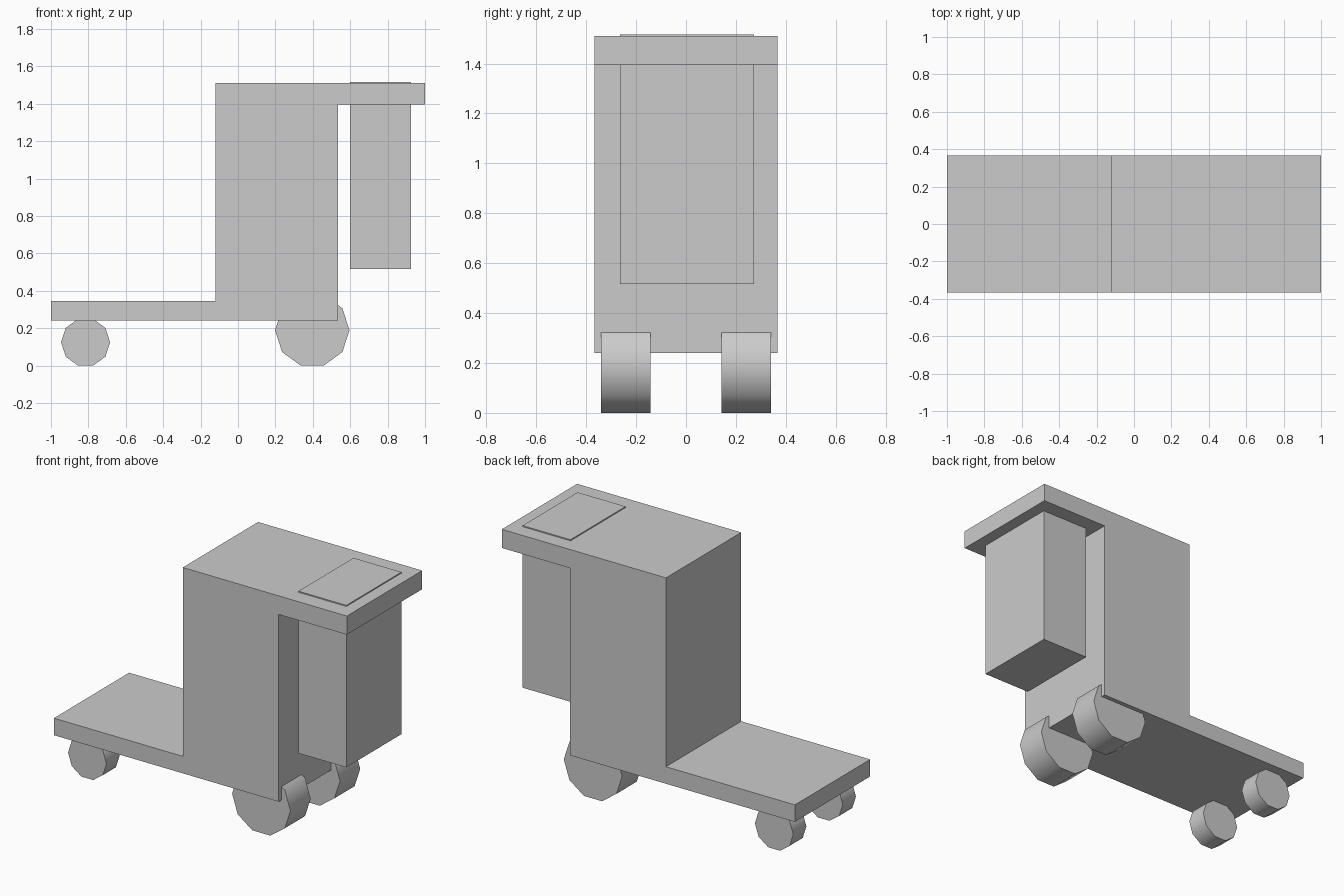
import bpy, bmesh, math

if "Cube" in bpy.data.objects:
    bpy.data.objects.remove(bpy.data.objects["Cube"])

HALF_WIDTH = 0.367


def add_object(name, bm):
    bmesh.ops.recalc_face_normals(bm, faces=bm.faces)
    mesh = bpy.data.meshes.new(name)
    bm.to_mesh(mesh)
    bm.free()
    obj = bpy.data.objects.new(name, mesh)
    bpy.context.collection.objects.link(obj)
    return obj


def extrude_profile(name, points, y0, y1):
    """Extrude an x-z outline from y0 to y1."""
    bm = bmesh.new()
    face = bm.faces.new([bm.verts.new((x, y0, z)) for x, z in points])
    ext = bmesh.ops.extrude_face_region(bm, geom=[face], use_keep_orig=True)
    verts = [v for v in ext["geom"] if isinstance(v, bmesh.types.BMVert)]
    bmesh.ops.translate(bm, verts=verts, vec=(0, y1 - y0, 0))
    return add_object(name, bm)


def wheel(name, x, y, radius, width):
    """Ten-sided wheel resting on the ground on a flat facet."""
    z = radius * math.cos(math.radians(18))
    ring = [(x + radius * math.cos(math.radians(36 * i)),
             z + radius * math.sin(math.radians(36 * i))) for i in range(10)]
    obj = extrude_profile(name, ring, y - width / 2, y + width / 2)
    bpy.ops.object.select_all(action='DESELECT')
    obj.select_set(True)
    bpy.context.view_layer.objects.active = obj
    bpy.ops.object.shade_smooth_by_angle(angle=math.radians(45))


# Body: rear platform, upright cabinet and overhanging top shelf
extrude_profile("cart_body", [
    (-1, 0.24), (0.535, 0.24), (0.535, 1.395), (1, 1.395),
    (1, 1.51), (-0.12, 1.51), (-0.12, 0.345), (-1, 0.345),
], -HALF_WIDTH, HALF_WIDTH)

# Bin hanging through the shelf, its lid slightly proud of the top
extrude_profile("hanging_bin", [
    (0.598, 0.517), (0.925, 0.517), (0.925, 1.517), (0.598, 1.517),
], -0.265, 0.272)

# Large wheels under the cabinet, small casters under the platform
for side, y in (("right", -0.2415), ("left", 0.2415)):
    wheel(f"large_wheel_{side}", 0.397, y, 0.199, 0.197)
    wheel(f"small_wheel_{side}", -0.815, y, 0.131, 0.128)
